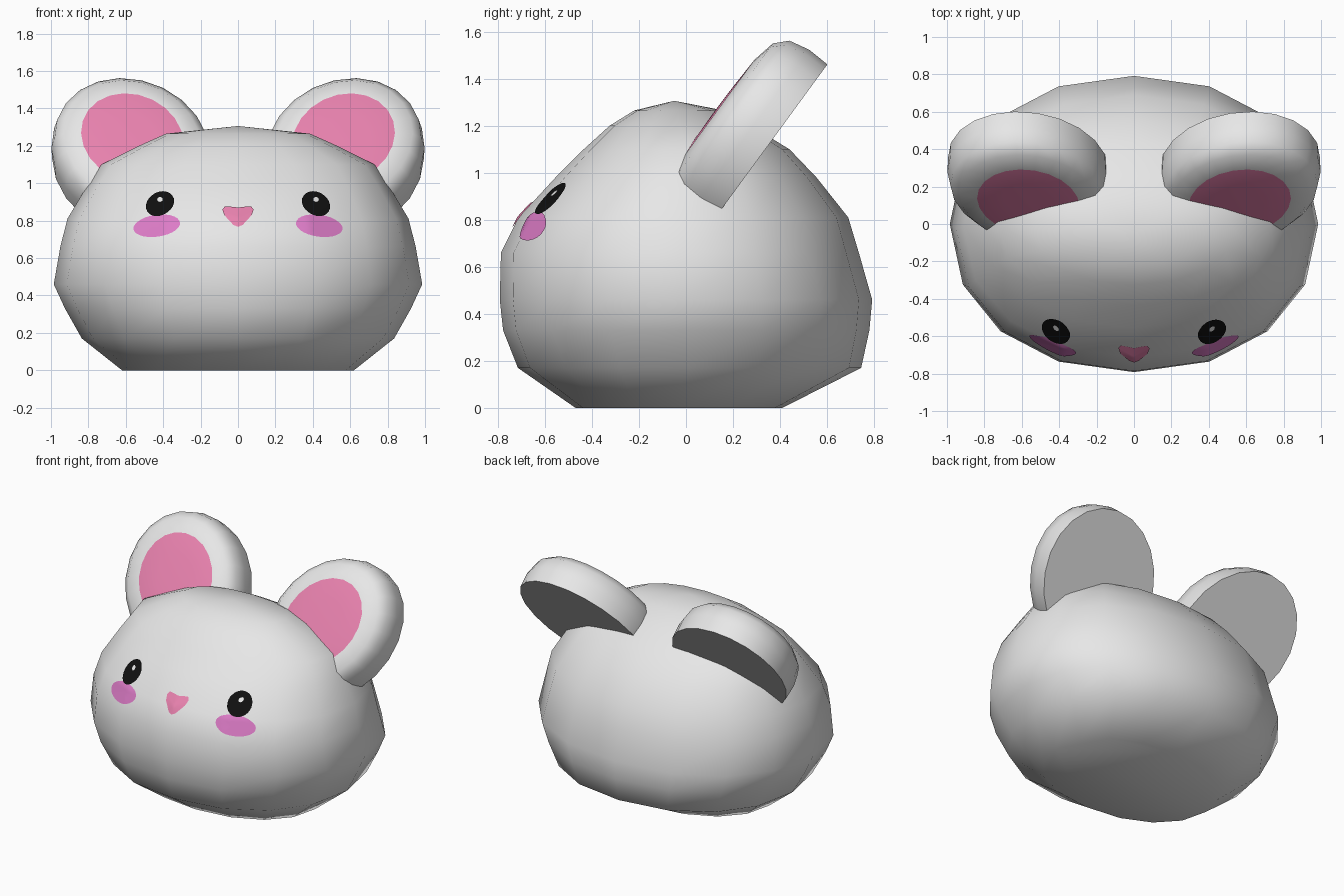
import bpy, bmesh, math
from mathutils import Vector
from mathutils.bvhtree import BVHTree

if "Cube" in bpy.data.objects:
    bpy.data.objects.remove(bpy.data.objects["Cube"])


def material(name, rgb):
    m = bpy.data.materials.new(name)
    m.diffuse_color = (*rgb, 1)
    m.use_nodes = True
    m.node_tree.nodes["Principled BSDF"].inputs["Base Color"].default_value = m.diffuse_color
    return m


WHITE = material("soft white", (0.8, 0.8, 0.8))
PINK = material("pink", (0.8, 0.22, 0.42))
BLUSH = material("blush purple", (0.72, 0.2, 0.57))
BLACK = material("black", (0.005, 0.005, 0.005))


def finish(name, bm, *mats):
    me = bpy.data.meshes.new(name)
    bm.to_mesh(me)
    ob = bpy.data.objects.new(name, me)
    bpy.context.collection.objects.link(ob)
    for m in mats:
        me.materials.append(m)
    return ob


def bridge(bm, a, b):
    n = len(a)
    return [bm.faces.new((a[i], a[(i + 1) % n], b[(i + 1) % n], b[i])) for i in range(n)]


def fan(bm, ring, tip):
    n = len(ring)
    return [bm.faces.new((ring[i], ring[(i + 1) % n], tip)) for i in range(n)]


# Body: stacked rounded rings (height, half width, front y, back y)
LEVELS = [(0, .62, -.47, .41), (.17, .835, -.715, .745), (.33, .925, -.778, .78),
          (.46, .985, -.792, .792), (.66, .95, -.787, .735), (.81, .912, -.712, .69),
          (.98, .81, -.555, .555), (1.1, .73, -.435, .44), (1.2, .53, -.325, .275),
          (1.265, .385, -.22, .16)]
SIDES, POWER = 16, 2 / 2.15
body = bmesh.new()
rings = []
for z, w, yf, yb in LEVELS:
    ring = []
    for i in range(SIDES):
        t = 2 * math.pi * i / SIDES
        c, s = math.cos(t), math.sin(t)
        x = w * math.copysign(abs(c) ** POWER, c)
        y = (yf + yb) / 2 + (yb - yf) / 2 * math.copysign(abs(s) ** POWER, s)
        ring.append(body.verts.new((x, y, z)))
    rings.append(ring)
for a, b in zip(rings, rings[1:]):
    bridge(body, a, b)
fan(body, rings[-1], body.verts.new((0, -.05, 1.306)))
body.faces.new(rings[0][::-1])
for f in body.faces:
    f.smooth = True
body.normal_update()
surface = BVHTree.FromBMesh(body)
finish("body", body, WHITE)


# Ears: leaning elliptical domes with a flat back and a pink front
PROFILE = [(1, 0), (1.01, .1), (.97, .19), (.86, .24), (.64, .262), (.32, .268)]
UP, OUT = Vector((0, .59, .807)), Vector((0, -.807, .59))


def ear(name, side):
    bm = bmesh.new()
    centre = Vector((.565 * side, .328, 1.087))
    lean = math.radians(30)
    loops = []
    for r, n in PROFILE:
        loop = []
        for i in range(22):
            t = 2 * math.pi * i / 22
            p, q = .41 * r * math.cos(t), .48 * r * math.sin(t)
            u = p * math.cos(lean) + q * math.sin(lean)
            v = -p * math.sin(lean) + q * math.cos(lean)
            loop.append(bm.verts.new(centre + Vector((u * side, 0, 0)) + UP * v + OUT * n))
        loops.append(loop)
    back = bm.faces.new(loops[0][::-1])
    pink = []
    for k, (a, b) in enumerate(zip(loops, loops[1:])):
        faces = bridge(bm, a, b)
        if k == 4:
            pink += faces
    pink += fan(bm, loops[-1], bm.verts.new(centre + OUT * .27))
    for f in bm.faces:
        f.smooth = f is not back
    for f in pink:
        f.material_index = 1
    for e in back.edges:
        e.smooth = False
    bmesh.ops.recalc_face_normals(bm, faces=bm.faces[:])
    finish(name, bm, WHITE, PINK)


ear("left_ear", -1)
ear("right_ear", 1)


# Face details: thin sheets projected onto the front of the body
def decal(name, centre, outline, mat, lift):
    bm = bmesh.new()

    def point(dx, dz):
        x, z = centre[0] + dx, centre[1] + dz
        hit = surface.ray_cast(Vector((x, -3, z)), Vector((0, 1, 0)))
        return bm.verts.new(hit[0] + hit[1] * lift)

    loops = [[point(x * k / 5, z * k / 5) for x, z in outline] for k in range(5, 0, -1)]
    for a, b in zip(loops, loops[1:]):
        bridge(bm, a, b)
    fan(bm, loops[-1], point(0, 0))
    for f in bm.faces:
        f.smooth = True
    finish(name, bm, mat)


def ellipse(a, b, degrees, n=28):
    r = math.radians(degrees)
    pts = []
    for i in range(n):
        t = 2 * math.pi * i / n
        x, z = a * math.cos(t), b * math.sin(t)
        pts.append((x * math.cos(r) - z * math.sin(r), x * math.sin(r) + z * math.cos(r)))
    return pts


for side, label in ((-1, "left"), (1, "right")):
    decal(label + "_cheek", (.433 * side, .77), ellipse(.125, .058, -8 * side), BLUSH, .005)
    decal(label + "_eye", (.415 * side, .885), ellipse(.079, .061, -32 * side), BLACK, .009)
    decal(label + "_eye_glint", (.413 * side, .905), ellipse(.015, .013, 0, 12), WHITE, .013)

NOSE = [(.083, .035), (.07, .052), (.03, .05), (0, .046), (-.03, .05), (-.07, .052),
        (-.083, .035), (-.072, .005), (-.025, -.045), (0, -.056), (.025, -.045), (.072, .005)]
decal("nose", (0, .82), NOSE, PINK, .006)
